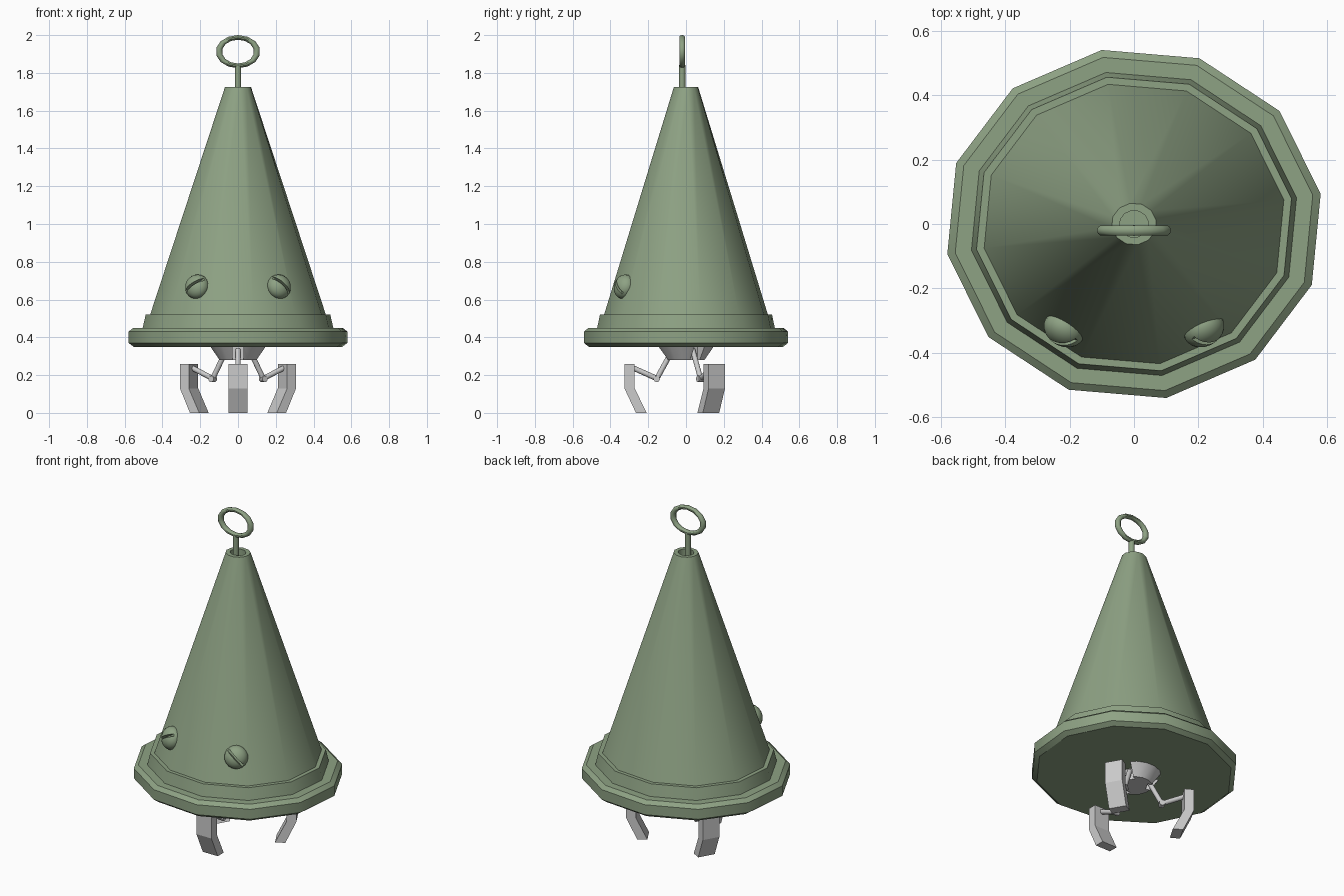
import bpy, bmesh, math
from mathutils import Vector, Matrix

if "Cube" in bpy.data.objects:
    bpy.data.objects.remove(bpy.data.objects["Cube"])

green = bpy.data.materials.new("sage_green")
green.diffuse_color = (0.27, 0.36, 0.23, 1)
green.use_nodes = True
green.node_tree.nodes["Principled BSDF"].inputs["Base Color"].default_value = green.diffuse_color


def finish(name, bm, mat=None, smooth=None):
    bmesh.ops.recalc_face_normals(bm, faces=bm.faces)
    me = bpy.data.meshes.new(name)
    bm.to_mesh(me)
    bm.free()
    ob = bpy.data.objects.new(name, me)
    bpy.context.collection.objects.link(ob)
    if mat:
        me.materials.append(mat)
    if smooth:
        bpy.ops.object.select_all(action='DESELECT')
        ob.select_set(True)
        bpy.context.view_layer.objects.active = ob
        bpy.ops.object.shade_smooth_by_angle(angle=math.radians(smooth))
    return ob


def lathe(profile, n, sy=1.0, offset=0.0):
    """Revolve (radius, z) points, capping both ends."""
    bm = bmesh.new()
    rings = []
    for r, z in profile:
        angs = [math.radians(offset) + 2 * math.pi * i / n for i in range(n)]
        rings.append([bm.verts.new((r * math.cos(a), r * sy * math.sin(a), z)) for a in angs])
    for a, b in zip(rings, rings[1:]):
        for i in range(n):
            j = (i + 1) % n
            bm.faces.new((a[i], a[j], b[j], b[i]))
    bm.faces.new(rings[0])
    bm.faces.new(rings[-1])
    return bm


def rod(bm, p, q, r, n=10):
    p, q = Vector(p), Vector(q)
    d = q - p
    m = Matrix.Translation((p + q) / 2) @ d.to_track_quat('Z', 'Y').to_matrix().to_4x4()
    bmesh.ops.create_cone(bm, cap_ends=True, segments=n, radius1=r, radius2=r,
                          depth=d.length, matrix=m)


def cut(ob, matrix, size):
    """Subtract a box from an object."""
    bm = bmesh.new()
    bmesh.ops.create_cube(bm, size=1, matrix=matrix @ Matrix.Diagonal((*size, 1)))
    box = finish("cutter", bm)
    box.hide_render = True
    mod = ob.modifiers.new("slot", 'BOOLEAN')
    mod.operation = 'DIFFERENCE'
    mod.solver = 'EXACT'
    mod.object = box
    bpy.context.view_layer.objects.active = ob
    bpy.ops.object.modifier_apply(modifier=mod.name)
    bpy.data.objects.remove(box)


# Tapered body with stepped rim and open tip, slightly oval
body = [(0.56, 0.35), (0.588, 0.37), (0.588, 0.43), (0.563, 0.45), (0.512, 0.45),
        (0.496, 0.52), (0.472, 0.52), (0.07, 1.725), (0.045, 1.725), (0.045, 1.58)]
finish("cone_body", lathe(body, 12, 0.932, 9.8), green, 36)

# Hanging ring and its stem
bm = bmesh.new()
N, M = 14, 10
grid = []
for i in range(N):
    a = 2 * math.pi * i / N + math.pi / 2
    ring = []
    for j in range(M):
        b = 2 * math.pi * j / M
        r = 0.1015 + 0.0165 * math.cos(b)
        ring.append(bm.verts.new((r * math.cos(a), -0.02 + 0.0165 * math.sin(b),
                                  1.9125 + 0.7415 * r * math.sin(a))))
    grid.append(ring)
for i in range(N):
    for j in range(M):
        k, l = (i + 1) % N, (j + 1) % M
        bm.faces.new((grid[i][j], grid[k][j], grid[k][l], grid[i][l]))
finish("hanging_ring", bm, green, 40)
bm = bmesh.new()
rod(bm, (0, -0.02, 1.57), (0, -0.02, 1.842), 0.017)
finish("ring_stem", bm, green, 40)

# Slotted dome heads on the front
for side, name, tilt in ((-1, "left", 35), (1, "right", -45)):
    normal = Vector((side * 0.47, -0.88, 0.3)).normalized()
    frame = (Matrix.Translation((side * 0.217, -0.327, 0.668))
             @ normal.to_track_quat('Z', 'Y').to_matrix().to_4x4())
    bm = bmesh.new()
    bmesh.ops.create_uvsphere(bm, u_segments=20, v_segments=12, radius=0.066,
                              matrix=frame @ Matrix.Diagonal((1, 1, 0.78, 1)))
    dome = finish(name + "_dome", bm, green, 35)
    cut(dome, frame @ Matrix.Rotation(math.radians(tilt), 4, 'Z')
        @ Matrix.Translation((0, 0, 0.045)), (0.2, 0.014, 0.05))

# Hub under the body, notched where each arm hinges
hub = finish("claw_hub", lathe([(0.1, 0.28), (0.155, 0.36)], 16, 1, 11.25), None, 36)
angles = [math.radians(a) for a in (-90, 30, 150)]
for a in angles:
    cut(hub, Matrix.Rotation(a, 4, 'Z') @ Matrix.Translation((0.13, 0, 0.305)),
        (0.12, 0.06, 0.09))

# Three jointed arms with bent claws
claw = [(0.326, 0.26), (0.326, 0.13), (0.265, 0), (0.208, 0), (0.272, 0.13), (0.272, 0.26)]
for i, a in enumerate(angles, 1):
    rot = Matrix.Rotation(a, 4, 'Z')
    bm = bmesh.new()
    rod(bm, (0.07, 0, 0.335), (0.155, 0, 0.18), 0.014)
    rod(bm, (0.15, 0, 0.18), (0.28, 0, 0.238), 0.014)
    rod(bm, (0.155, -0.018, 0.18), (0.155, 0.018, 0.18), 0.017)
    bm.transform(rot)
    finish(f"claw_arm_{i}", bm, None, 40)

    bm = bmesh.new()
    sides = [[bm.verts.new((r, y, z)) for r, z in claw] for y in (-0.05, 0.05)]
    for s in sides:
        bm.faces.new((s[0], s[1], s[4], s[5]))
        bm.faces.new((s[1], s[2], s[3], s[4]))
    for k in range(6):
        l = (k + 1) % 6
        bm.faces.new((sides[0][k], sides[0][l], sides[1][l], sides[1][k]))
    bm.transform(rot)
    finish(f"claw_{i}", bm)
